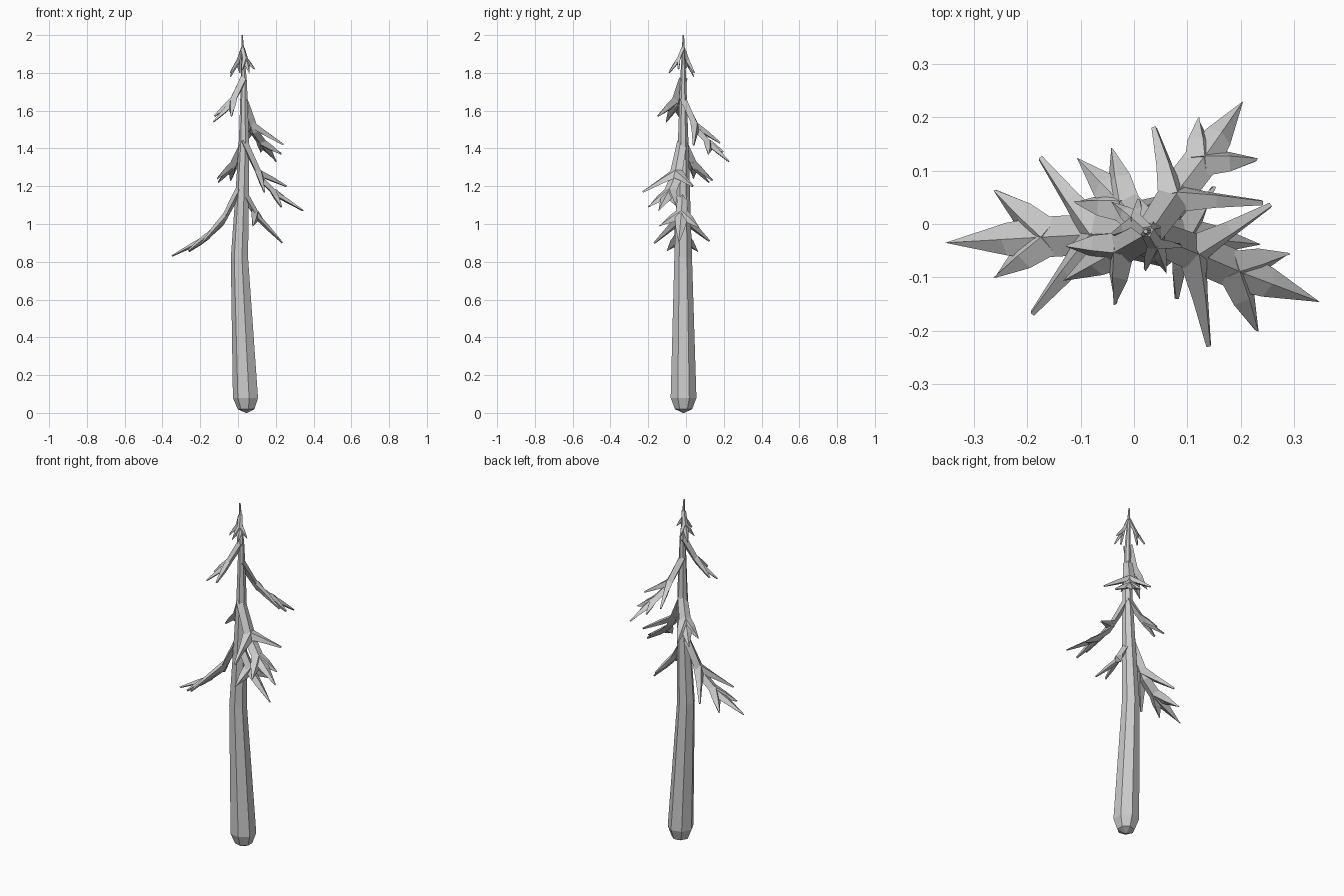
import bpy, bmesh, math
from mathutils import Vector

if "Cube" in bpy.data.objects:
    bpy.data.objects.remove(bpy.data.objects["Cube"])

grey = bpy.data.materials.new("plain_grey")
grey.diffuse_color = (0.6, 0.6, 0.6, 1)
grey.use_nodes = True
grey.node_tree.nodes["Principled BSDF"].inputs["Base Color"].default_value = grey.diffuse_color


def finish(bm, name):
    bmesh.ops.recalc_face_normals(bm, faces=bm.faces)
    mesh = bpy.data.meshes.new(name)
    bm.to_mesh(mesh)
    bm.free()
    mesh.materials.append(grey)
    obj = bpy.data.objects.new(name, mesh)
    bpy.context.collection.objects.link(obj)


def loft(bm, loops):
    """Skin equal vertex loops and cap both ends."""
    loops = [[bm.verts.new(p) for p in loop] for loop in loops]
    n = len(loops[0])
    for a, b in zip(loops, loops[1:]):
        for i in range(n):
            j = (i + 1) % n
            bm.faces.new((a[i], a[j], b[j], b[i]))
    bm.faces.new(loops[0])
    bm.faces.new(loops[-1])


def trunk(rings, sides=7):
    """Bent trunk from rings of (x, y, z, radius), one flat side facing +x."""
    bm = bmesh.new()
    turn = [2 * math.pi * (i + 0.5) / sides for i in range(sides)]
    loft(bm, [[(x + r * math.cos(t), y + r * math.sin(t), z) for t in turn]
              for x, y, z, r in rings])
    finish(bm, "trunk")


def blade(bm, points, widths, thicks, up):
    """Spike with a diamond section, flat along the frond."""
    side = up.cross(points[-1] - points[0]).normalized()
    loft(bm, [[p + side * w, p + up * t, p - side * w, p - up * t]
              for p, w, t in zip(points, widths, thicks)])


def frond(name, spine, pairs, width=0.033, thick=0.015):
    """Central blade along the spine, and a pair of side spikes per inner point."""
    spine = [Vector(p) for p in spine]
    heading = spine[-1] - spine[0]
    up = heading.cross(Vector((-heading.y, heading.x, 0))).normalized()
    bm = bmesh.new()
    n = len(spine) - 1
    # the last stretch keeps its width a little before it tapers
    bend = spine[-2].lerp(spine[-1], 0.35)
    blade(bm, spine[:-1] + [bend, spine[-1]],
          [width * 0.8] + [width] * (n - 1) + [width * 0.8, 0.001],
          [thick * 1.4] + [thick] * (n - 1) + [thick * 0.9, 0.004], up)
    for i, pair in enumerate(pairs, 1):
        root = spine[i].lerp(spine[i - 1], 0.2)
        for tip in pair:
            tip = Vector(tip)
            # inner spikes are narrow and blunt, the outermost wide and sharp
            outer = i == len(pairs)
            mid = root.lerp(tip, 0.45)
            blade(bm, [root, mid, tip],
                  [width, width * (0.75 if outer else 0.55), 0.001 if outer else 0.006],
                  [thick * 1.2, thick, 0.005], up)
    finish(bm, name)


trunk([(0.045, -0.013, 0.0, 0.004), (0.045, -0.013, 0.02, 0.047),
       (0.043, -0.013, 0.08, 0.07), (0.01, -0.015, 0.82, 0.048),
       (0.025, -0.015, 1.2, 0.036), (0.033, -0.015, 1.45, 0.028),
       (0.032, -0.015, 1.75, 0.017), (0.022, -0.014, 2.0, 0.004)])

# large fronds with two pairs of side spikes
frond("lower_left_branch",
      [(0.01, -0.015, 1.19), (-0.09, -0.02, 1.0), (-0.18, -0.025, 0.92), (-0.35, -0.035, 0.83)],
      [((-0.19, -0.167, 0.90), (-0.175, 0.123, 0.91)),
       ((-0.26, -0.10, 0.86), (-0.26, 0.063, 0.855))], 0.038)
frond("middle_right_branch",
      [(0.03, -0.02, 1.44), (0.13, -0.06, 1.23), (0.20, -0.09, 1.16), (0.345, -0.145, 1.07)],
      [((0.255, 0.035, 1.20), (0.14, -0.228, 1.17)),
       ((0.29, -0.055, 1.10), (0.23, -0.20, 1.09))], 0.036)
frond("upper_back_branch",
      [(0.03, -0.015, 1.66), (0.085, 0.065, 1.49), (0.135, 0.13, 1.42), (0.203, 0.228, 1.33)],
      [((0.038, 0.18, 1.43), (0.24, 0.04, 1.42)),
       ((0.12, 0.197, 1.38), (0.23, 0.12, 1.37))], 0.033)

# small fronds with one pair of side spikes
frond("lower_right_branch",
      [(0.02, -0.015, 1.18), (0.11, -0.025, 1.03), (0.235, -0.038, 0.90)],
      [((0.15, 0.07, 0.98), (0.08, -0.14, 0.99))])
frond("middle_back_branch",
      [(0.03, -0.01, 1.43), (-0.03, 0.045, 1.30), (-0.105, 0.122, 1.22)],
      [((-0.11, 0.04, 1.24), (-0.04, 0.14, 1.23))])
frond("upper_left_branch",
      [(0.03, -0.015, 1.77), (-0.04, -0.055, 1.63), (-0.13, -0.105, 1.54)],
      [((-0.035, -0.15, 1.57), (-0.125, -0.04, 1.57))])

# crown tufts
frond("crown_back_tuft",
      [(0.025, -0.014, 1.93), (-0.005, 0.012, 1.85), (-0.04, 0.04, 1.78)],
      [((-0.04, -0.02, 1.80), (0.01, 0.045, 1.80))], 0.016, 0.009)
frond("crown_front_tuft",
      [(0.025, -0.014, 1.93), (0.043, -0.045, 1.86), (0.06, -0.09, 1.80)],
      [((0.088, -0.04, 1.82), (0.02, -0.085, 1.81))], 0.016, 0.009)
